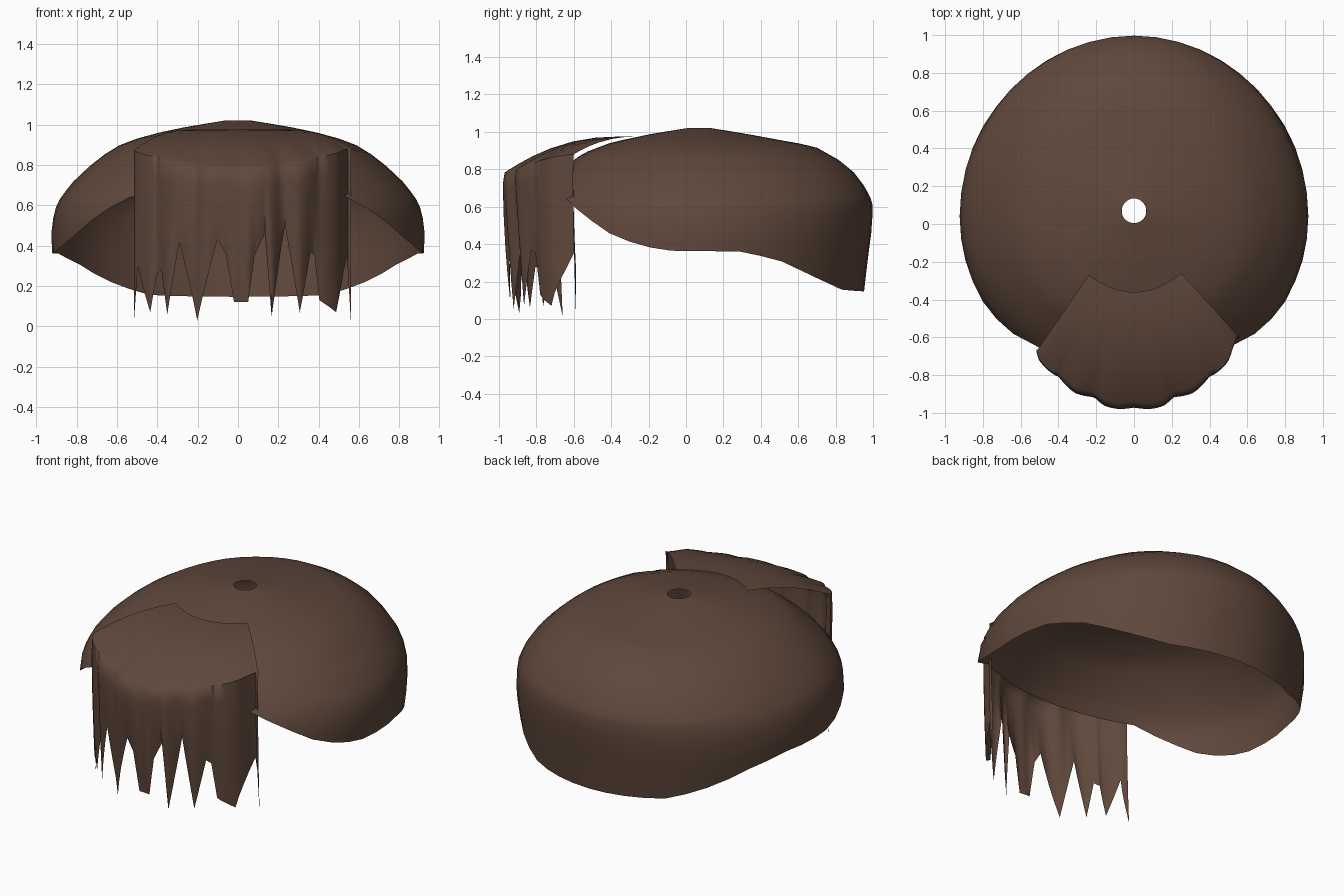
import bpy, bmesh, math

cube = bpy.data.objects.get("Cube")
if cube:
    bpy.data.objects.remove(cube, do_unlink=True)

brown = bpy.data.materials.new("dark_brown_hair")
brown.use_nodes = True
COLOUR = (0.115, 0.064, 0.044, 1)
brown.diffuse_color = COLOUR
brown.node_tree.nodes["Principled BSDF"].inputs["Base Color"].default_value = COLOUR


def interp(knots, t):
    """Piecewise linear lookup in (key, value) pairs with rising keys."""
    if t <= knots[0][0]:
        return knots[0][1]
    for (a, va), (b, vb) in zip(knots, knots[1:]):
        if t <= b:
            return va + (vb - va) * (t - a) / (b - a)
    return knots[-1][1]


def sheet(name, columns, closed=False):
    """Skin a list of point columns into one open, smooth surface."""
    bm = bmesh.new()
    grid = [[bm.verts.new(p) for p in col] for col in columns]
    pairs = list(zip(grid, grid[1:])) + ([(grid[-1], grid[0])] if closed else [])
    for a, b in pairs:
        for i in range(len(a) - 1):
            bm.faces.new((a[i], a[i + 1], b[i + 1], b[i]))
    mesh = bpy.data.meshes.new(name)
    bm.to_mesh(mesh)
    bm.free()
    mesh.materials.append(brown)
    obj = bpy.data.objects.new(name, mesh)
    bpy.context.collection.objects.link(obj)
    bpy.ops.object.select_all(action="DESELECT")
    obj.select_set(True)
    bpy.context.view_layer.objects.active = obj
    bpy.ops.object.shade_smooth_by_angle(angle=math.radians(60))
    return obj


# Hair cap: (radius, height) profiles of the sides and of the fuller back
SIDE = [(.07, 1.02), (.27, .99), (.5, .945), (.67, .885), (.8, .79), (.88, .72),
        (.95, .64), (.985, .57), (1, .46), (.995, .36), (.95, .12)]
BACK = [(.07, 1.02), (.27, .99), (.5, .95), (.66, .925), (.86, .82), (.95, .71),
        (.985, .65), (1, .6), (.99, .46), (.975, .36), (.945, .12)]
# Height of the lower edge from front to back
RIM = [(-.83, .67), (-.65, .64), (-.53, .55), (-.4, .46), (-.25, .395), (-.1, .365),
       (.3, .36), (.5, .31), (.7, .22), (.85, .155), (1, .145)]
SEGMENTS, ROWS = 48, 16
CENTRE_Y, HALF_WIDTH, FRONT, REAR = .04, .925, .9, .96


def cap_column(angle):
    c, s = math.cos(angle), math.sin(angle)
    depth = REAR if s > 0 else FRONT
    w = max(0, s) ** 2
    prof = [tuple(p + (q - p) * w for p, q in zip(a, b)) for a, b in zip(SIDE, BACK)]
    rim = interp(RIM, CENTRE_Y + depth * s * .97)
    by_height = [(z, k) for k, (r, z) in enumerate(prof)][::-1]
    end = interp(by_height, rim)
    radii = [(k, p[0]) for k, p in enumerate(prof)]
    heights = [(k, p[1]) for k, p in enumerate(prof)]
    col = []
    for i in range(ROWS + 1):
        k = end * i / ROWS
        r = interp(radii, k)
        y = CENTRE_Y + .03 * (1 - r) + depth * s * r
        col.append((HALF_WIDTH * c * r, y, interp(heights, k)))
    return col


sheet("hair_cap", [cap_column(2 * math.pi * i / SEGMENTS) for i in range(SEGMENTS)], True)

# Fringe: (x, height) of the ragged lower edge, and its outline seen from above
TIPS = [(-.515, .01), (-.49, .3), (-.435, .07), (-.41, .26), (-.38, .28), (-.345, .06),
        (-.285, .42), (-.205, .03), (-.1, .43), (-.06, .36), (-.02, .12), (.05, .12),
        (.08, .35), (.13, .46), (.165, .05), (.235, .5), (.3, .07), (.355, .37),
        (.38, .35), (.41, .13), (.48, .07), (.54, .35), (.56, .01)]
OUTLINE = [(0, -.975), (.16, -.945), (.3, -.88), (.42, -.8), (.5, -.71), (.545, -.6)]
PER_GAP = 4


def fringe_column(x):
    tip = interp(TIPS, x)
    u = max(-1, min(1, x / .54))
    y = interp(OUTLINE, abs(x))
    angle = math.atan2(x, -y - .4)
    wave = .024 * (abs(math.sin(8 * angle)) - .5) * (1 - u ** 8)
    ox, oy = x + wave * math.sin(angle), y - wave * math.cos(angle)
    ix, iy, iz = .25 * u, -.36 + .1 * u * u, .975
    top = .78 + .1 * u * u
    col = []
    # Crown part, bending from the cap to the brow
    for f in (0, .2, .4, .6, .75, .88, .96, 1):
        col.append((ix + (x + (ox - x) * f - ix) * f,
                    iy + (y + (oy - y) * f - iy) * f,
                    iz + (top - iz) * f ** 2.2))
    # Hanging strands, bulging slightly and tapering inward
    for f in (.15, .35, .6, .8, 1):
        bulge = 1.015 - .055 * f * f
        col.append((ox, -.3 + (oy + .3) * bulge, top + (tip - top) * f))
    return col


xs = [a[0] + (b[0] - a[0]) * i / PER_GAP
      for a, b in zip(TIPS, TIPS[1:]) for i in range(PER_GAP)] + [TIPS[-1][0]]
sheet("fringe", [fringe_column(x) for x in xs])
